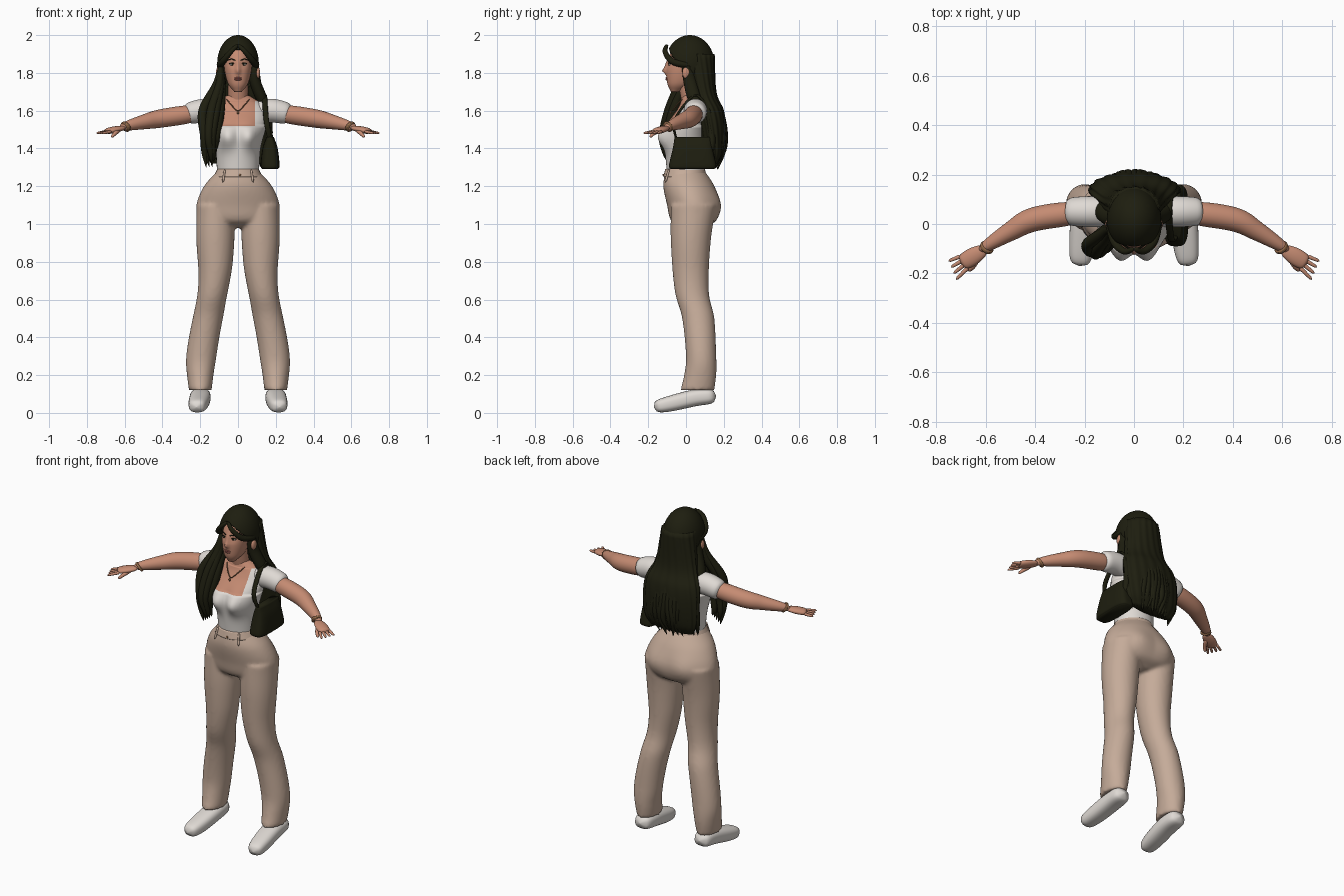
import bpy, bmesh, math, random
from mathutils import Vector

random.seed(4)
if "Cube" in bpy.data.objects:
    bpy.data.objects.remove(bpy.data.objects["Cube"])

SIDE, BACK, UP = Vector((1, 0, 0)), Vector((0, 1, 0)), Vector((0, 0, 1))


def material(name, *rgb):
    m = bpy.data.materials.new(name)
    m.use_nodes = True
    m.diffuse_color = (*rgb, 1)
    m.node_tree.nodes["Principled BSDF"].inputs["Base Color"].default_value = (*rgb, 1)
    return m


SKIN = material("warm_skin", .56, .26, .17)
OLIVE = material("dark_olive", .013, .013, .005)
WHITE = material("white_cotton", .74, .7, .66)
BEIGE = material("beige_cloth", .56, .41, .32)
ROSE = material("rose_lips", .38, .12, .1)
BRONZE = material("bronze_metal", .3, .15, .07)


def finish(name, bm, mat, mirror=False):
    bmesh.ops.recalc_face_normals(bm, faces=bm.faces[:])
    for face in bm.faces:
        face.smooth = True
    mesh = bpy.data.meshes.new(name)
    bm.to_mesh(mesh)
    bm.free()
    mesh.materials.append(mat)
    ob = bpy.data.objects.new(name, mesh)
    bpy.context.collection.objects.link(ob)
    if mirror:
        ob.modifiers.new("Mirror", "MIRROR").use_mirror_merge = False
    return ob


def spline(points, steps=8):
    """Smooth curve through points or cross-section values."""
    p = [Vector(q) for q in points]
    p = [p[0] * 2 - p[1]] + p + [p[-1] * 2 - p[-2]]
    curve = []
    for a, b, c, d in zip(p, p[1:], p[2:], p[3:]):
        for k in range(steps):
            t = k / steps
            curve.append((b * 2 + (c - a) * t + (a * 2 - b * 5 + c * 4 - d) * t * t
                          + (b * 3 - a - c * 3 + d) * t ** 3) / 2)
    return curve + [p[-2]]


def loft(name, mat, rows, sides, power=2, ridge=0, bump=None, mirror=False):
    """Join rounded cross-sections given as centre, half-width and half-depth vectors."""
    bm = bmesh.new()
    loops = []
    for centre, width, depth in rows:
        loop = []
        for k in range(sides):
            angle = math.tau * k / sides
            c, s = math.cos(angle), math.sin(angle)
            grow = 1 + ridge * math.sin(17 * angle + 14 * centre.z)
            co = centre + grow * (width * math.copysign(abs(c) ** (2 / power), c)
                                  + depth * math.copysign(abs(s) ** (2 / power), s))
            loop.append(bm.verts.new(bump(co) if bump else co))
        loops.append(loop)
    for low, high in zip(loops, loops[1:]):
        for k in range(sides):
            bm.faces.new((low[k], low[k - 1], high[k - 1], high[k]))
    bm.faces.new(loops[0])
    bm.faces.new(loops[-1])
    return finish(name, bm, mat, mirror)


def body(name, mat, sections, centre=lambda z: 0, sides=64, **options):
    """Upright form from sections of height, half-width, front and back."""
    rows = [(Vector((centre(z), (front + back) / 2, z)), SIDE * width, BACK * (back - front) / 2)
            for z, width, front, back in spline(sections)]
    return loft(name, mat, rows, sides, **options)


def path(name, mat, points, start, end, bulge=0, flat=1, facing=UP, sides=16, **options):
    """Tapered form along a curve, with rounded ends."""
    curve = spline(points)
    last = len(curve) - 1
    rows = []
    for i, co in enumerate(curve):
        t = i / last
        along = (curve[min(i + 1, last)] - curve[max(i - 1, 0)]).normalized()
        across = along.cross(facing).normalized()
        radius = start + (end - start) * t + bulge * math.sin(math.pi * t)
        radius = max(radius * math.sqrt(1 - abs(2 * t - 1) ** 10), .001)
        rows.append((co, across * radius, across.cross(along) * radius * flat))
    return loft(name, mat, rows, sides, **options)


def ball(name, mat, loc, size, segments=16, mirror=False):
    bm = bmesh.new()
    bmesh.ops.create_uvsphere(bm, u_segments=segments, v_segments=segments, radius=1)
    bmesh.ops.scale(bm, vec=size, verts=bm.verts)
    bmesh.ops.translate(bm, vec=loc, verts=bm.verts)
    return finish(name, bm, mat, mirror)


def swell(co, x, z, width, height):
    return math.exp(-((abs(co.x) - x) / width) ** 2 - ((co.z - z) / height) ** 2)


# Torso with bust
def bust(co):
    if co.y < 0:
        co.y -= swell(co, .06, 1.46, .05, .06) * .05
    return co


torso = body("torso", WHITE, [(1.26, .11, -.1, .1), (1.4, .12, -.11, .1), (1.52, .15, -.1, .11),
                              (1.6, .15, -.05, .12), (1.64, .12, -.03, .1), (1.68, .06, -.02, .08)],
             bump=bust)

# Neckline cut into the shirt
NECK, SHOULDER, SCOOP = 1.52, 1.65, .09
torso.data.materials.append(SKIN)
bm = bmesh.new()
bm.from_mesh(torso.data)
for co, normal in ((UP * NECK, UP), (UP * SHOULDER, UP),
                   (SIDE * SCOOP, SIDE), (SIDE * -SCOOP, SIDE)):
    bmesh.ops.bisect_plane(bm, geom=bm.verts[:] + bm.edges[:] + bm.faces[:],
                           plane_co=co, plane_no=normal)
for face in bm.faces:
    c = face.calc_center_median()
    scoop = c.y < .03 and c.z > NECK and abs(c.x) < SCOOP
    face.material_index = int(scoop or c.z > SHOULDER)
bm.to_mesh(torso.data)
bm.free()

# Sleeves, arms and hands
path("sleeves", WHITE, [(.08, .05, 1.59), (.18, .05, 1.6), (.28, .05, 1.58)],
     .06, .055, bulge=.005, sides=32, mirror=True)
path("arms", SKIN, [(.2, .05, 1.59), (.4, .02, 1.56), (.5, -.03, 1.54), (.63, -.11, 1.51)],
     .05, .02, bulge=.01, sides=32, mirror=True)
path("palms", SKIN, [(.6, -.1, 1.51), (.65, -.13, 1.5), (.7, -.16, 1.49)],
     .02, .03, bulge=.01, flat=.5, mirror=True)
for i, finger in enumerate(("little", "ring", "middle", "index")):
    base = Vector((.7 - .01 * i, -.13 - .015 * i, 1.49))
    tip = base + Vector((.05, -.02 - .01 * i, -.01))
    path(finger + "_fingers", SKIN, [base, tip], .009, .006, mirror=True)
path("thumbs", SKIN, [(.63, -.13, 1.5), (.65, -.17, 1.48), (.67, -.19, 1.46)],
     .014, .007, mirror=True)
path("bracelets", BRONZE, [(.59, -.09, 1.52), (.6, -.1, 1.51)], .03, .03, mirror=True)


# Trousers: hips and legs fused into one cloth surface
def seat(co):
    if co.y > 0:
        co.y += swell(co, .1, 1.1, .07, .08) * .015
    return co


def stance(z):
    t = min(max((.8 - z) / .6, 0), 1)
    return .12 + .08 * t * t * (3 - 2 * t)


trousers = body("trousers", BEIGE, [(1.28, .11, -.11, .1), (1.2, .18, -.12, .15),
                                    (1.1, .22, -.1, .18), (1.02, .2, -.08, .16),
                                    (.98, .1, -.02, .1)], bump=seat)
bm = bmesh.new()
bm.from_mesh(trousers.data)
for sign in (1, -1):
    leg = body("leg", BEIGE, [(1.1, .1, -.08, .16), (.9, .1, -.08, .13), (.65, .08, -.06, .12),
                              (.5, .08, -.02, .15), (.3, .08, 0, .16), (.2, .07, -.01, .16),
                              (.12, .06, -.03, .15)], centre=lambda z: sign * stance(z))
    bm.from_mesh(leg.data)
    bpy.data.objects.remove(leg)
bm.to_mesh(trousers.data)
bm.free()
fuse = trousers.modifiers.new("Fuse", "REMESH")
fuse.mode, fuse.voxel_size, fuse.use_smooth_shade = "VOXEL", .01, True
trousers.modifiers.new("Soften", "SMOOTH").iterations = 5
body("waistband", BEIGE, [(1.25, .13, -.12, .11), (1.29, .11, -.11, .1)])
path("belt_loops", BEIGE, [(.08, -.11, 1.22), (.07, -.09, 1.29)], .006, .006, facing=BACK,
     mirror=True)
ball("button", BRONZE, (.01, -.12, 1.26), (.006, .004, .006))

# Shoes
path("shoes", WHITE, [(.2, .16, .09), (.2, .05, .08), (.21, -.08, .05), (.22, -.17, .03)],
     .05, .04, bulge=.01, flat=.8, sides=32, power=2.6, mirror=True)


# Head, neck and face
def nose(co):
    if co.y < -.04:
        co.y -= swell(co, 0, 1.81, .012, .014) * .02 + swell(co, 0, 1.84, .01, .03) * .01
        co.y += swell(co, .03, 1.845, .02, .012) * .007
    return co


body("head", SKIN, [(1.7, .02, -.08, -.04), (1.75, .056, -.1, .04), (1.85, .074, -.1, .1),
                    (1.95, .05, -.06, .1), (1.98, .02, -.02, .06)], power=2.2, bump=nose)
path("neck", SKIN, [(0, .04, 1.62), (0, .02, 1.7), (0, 0, 1.8)], .055, .05, facing=BACK, sides=32)
ball("upper_lip", ROSE, (0, -.1, 1.773), (.02, .008, .005))
ball("lower_lip", ROSE, (0, -.1, 1.765), (.018, .009, .006))
ball("eyes", WHITE, (.03, -.085, 1.845), (.014, .007, .006), mirror=True)
ball("irises", OLIVE, (.03, -.09, 1.845), (.006, .004, .006), mirror=True)
path("lashes", OLIVE, [(.016, -.09, 1.847), (.03, -.092, 1.853), (.047, -.083, 1.849)],
     .002, .003, mirror=True)
path("brows", OLIVE, [(.013, -.098, 1.866), (.034, -.092, 1.873), (.055, -.076, 1.867)],
     .003, .002, mirror=True)
ball("ears", SKIN, (.105, 0, 1.8), (.012, .02, .03), mirror=True)

# Hair cap with the face opening removed
cap = ball("hair_cap", OLIVE, (0, .02, 1.85), (.11, .13, .15), segments=64)
bm = bmesh.new()
bm.from_mesh(cap.data)
opening = []
for face in bm.faces:
    c = face.calc_center_median()
    if c.y < .02 and c.z < 1.93 - 8 * c.x ** 2:
        opening.append(face)
bmesh.ops.delete(bm, geom=opening, context="FACES")
bm.to_mesh(cap.data)
bm.free()
cap.modifiers.new("Thickness", "SOLIDIFY").thickness = .015

# Long hair down the back, with loose ends
body("back_hair", OLIVE, [(1.9, .1, -.02, .15), (1.7, .13, .02, .16), (1.6, .17, .05, .2),
                          (1.5, .18, .07, .21), (1.38, .17, .09, .2), (1.32, .14, .11, .17)],
     sides=96, ridge=.025)
for i in range(17):
    x = (i - 8) * .02
    y = .2 - 2.6 * x * x
    drift = random.uniform(-.015, .015)
    end = 1.28 + abs(x) * .12 + random.random() * .04
    path(f"back_strand_{i + 1}", OLIVE,
         [(x, y - .02, 1.62), (x, y, 1.5), (x + drift, y, 1.4), (x - drift, y - .03, end)],
         .015, .004, bulge=.01, facing=BACK)

# Locks framing the face and falling over the right shoulder
path("curtain_locks", OLIVE, [(0, -.1, 1.95), (.04, -.11, 1.91), (.08, -.07, 1.86),
                              (.1, .02, 1.84)], .01, .02, facing=BACK, mirror=True)
path("temple_locks", OLIVE, [(.09, 0, 1.86), (.09, .02, 1.76), (.13, .05, 1.65), (.15, .1, 1.56)],
     .02, .02, bulge=.01, flat=1.2, facing=BACK, mirror=True)
for i in range(5):
    spread, wave = (i - 2) * .014, .014 * math.sin(i * 2)
    path(f"front_lock_{i + 1}", OLIVE,
         [(-.09, -.02, 1.85), (-.1 + spread / 2, -.03 + wave, 1.74),
          (-.14 + spread * 1.6, -.08 + wave, 1.6), (-.15 + spread + wave / 2, -.11 + wave, 1.47),
          (-.15 + spread - wave / 2, -.1 + wave, 1.38), (-.14 + spread, -.09, 1.3 + .01 * i)],
         .012, .004, bulge=.017, facing=BACK)

# Shoulder bag
body("bag", OLIVE, [(1.29, .04, -.08, .15), (1.31, .05, -.09, .16), (1.4, .04, -.07, .14),
                    (1.46, .02, -.06, .13)], centre=lambda z: .17, power=3.5)
path("bag_strap", OLIVE, [(.17, -.05, 1.44), (.15, -.06, 1.55), (.14, .05, 1.68),
                          (.15, .13, 1.57), (.17, .12, 1.44)], .007, .007, flat=2, facing=SIDE)

# Necklace
path("necklace", BRONZE, [(-.06, -.02, 1.66), (-.035, -.05, 1.63), (0, -.07, 1.6),
                          (.035, -.05, 1.63), (.06, -.02, 1.66)], .003, .003)
ball("pendant", BRONZE, (0, -.08, 1.59), (.006, .004, .009))
